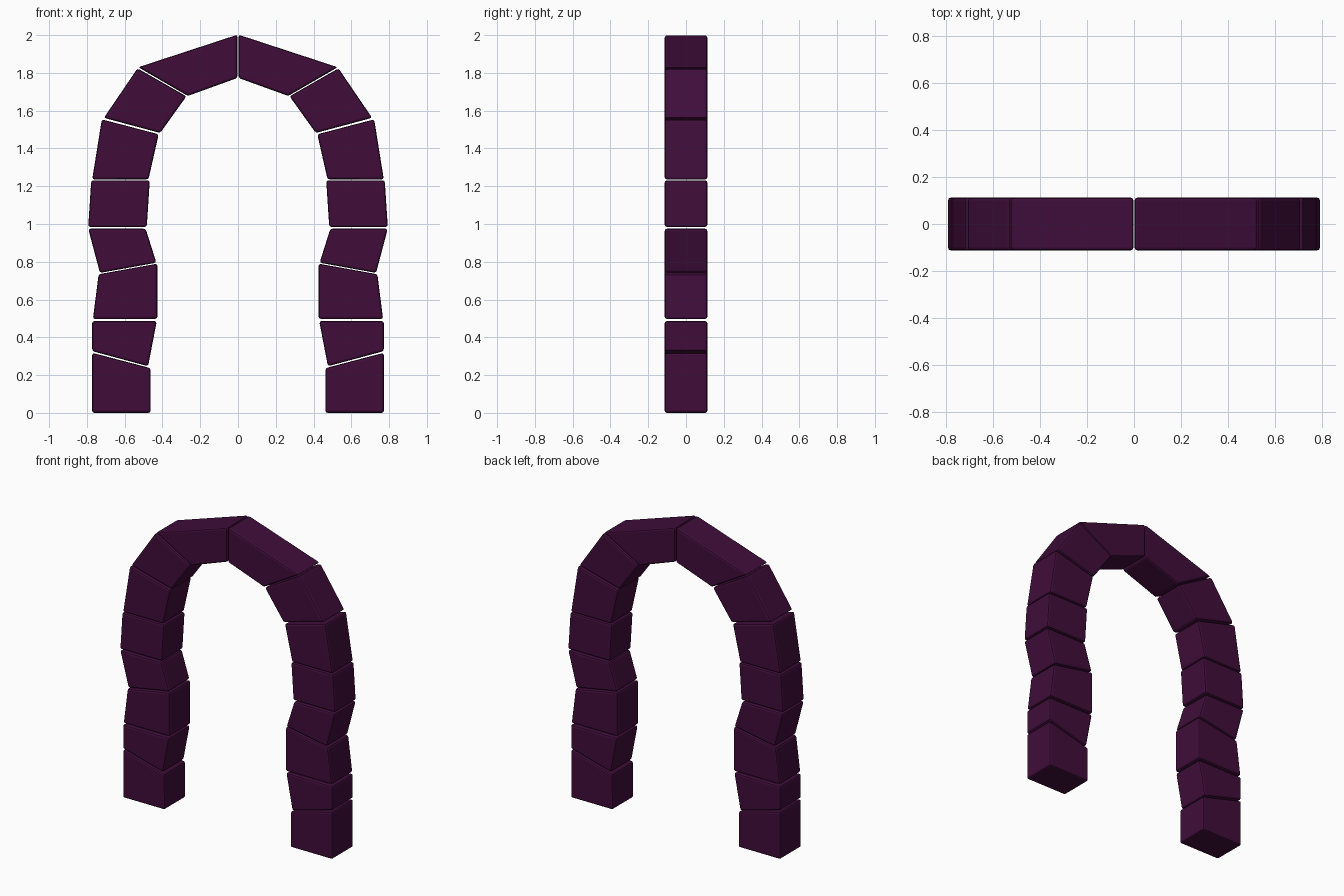
import bpy, bmesh

if "Cube" in bpy.data.objects:
    bpy.data.objects.remove(bpy.data.objects["Cube"])

HALF_DEPTH = 0.113

# Right-hand stones, bottom to crown: front outline (x, z)
# inner bottom, outer bottom, outer top, inner top
STONES = [
    [(.463, 0), (.772, 0), (.772, .318), (.463, .237)],
    [(.476, .247), (.772, .327), (.772, .486), (.430, .486)],
    [(.427, .497), (.768, .497), (.738, .734), (.427, .790)],
    [(.432, .795), (.731, .741), (.793, .975), (.489, .975)],
    [(.483, .984), (.793, .984), (.777, 1.231), (.467, 1.231)],
    [(.474, 1.236), (.772, 1.236), (.721, 1.554), (.420, 1.475)],
    [(.412, 1.482), (.710, 1.562), (.532, 1.824), (.273, 1.676)],
    [(.266, 1.678), (.528, 1.830), (.003, 2.002), (.003, 1.773)],
]

mat = bpy.data.materials.new("dark_purple_stone")
mat.diffuse_color = (0.05, 0.004, 0.042, 1)
mat.use_nodes = True
mat.node_tree.nodes["Principled BSDF"].inputs["Base Color"].default_value = mat.diffuse_color


def arch_stone(name, outline):
    # Extrude the outline through the arch depth
    bm = bmesh.new()
    face = bm.faces.new([bm.verts.new((x, -HALF_DEPTH, z)) for x, z in outline])
    ext = bmesh.ops.extrude_face_region(bm, geom=[face])
    for v in ext["geom"]:
        if isinstance(v, bmesh.types.BMVert):
            v.co.y = HALF_DEPTH
    bmesh.ops.recalc_face_normals(bm, faces=bm.faces)
    mesh = bpy.data.meshes.new(name)
    bm.to_mesh(mesh)
    bm.free()
    mesh.materials.append(mat)
    ob = bpy.data.objects.new(name, mesh)
    bpy.context.collection.objects.link(ob)
    # Worn edges, then the matching stone on the left
    bev = ob.modifiers.new("edge_bevel", "BEVEL")
    bev.width = 0.012
    bev.segments = 2
    bev.limit_method = "NONE"
    mir = ob.modifiers.new("mirror_left", "MIRROR")
    mir.use_mirror_merge = False


for i, outline in enumerate(STONES):
    name = "crown_stone" if i == len(STONES) - 1 else f"arch_stone_{i + 1}"
    arch_stone(name, outline)
